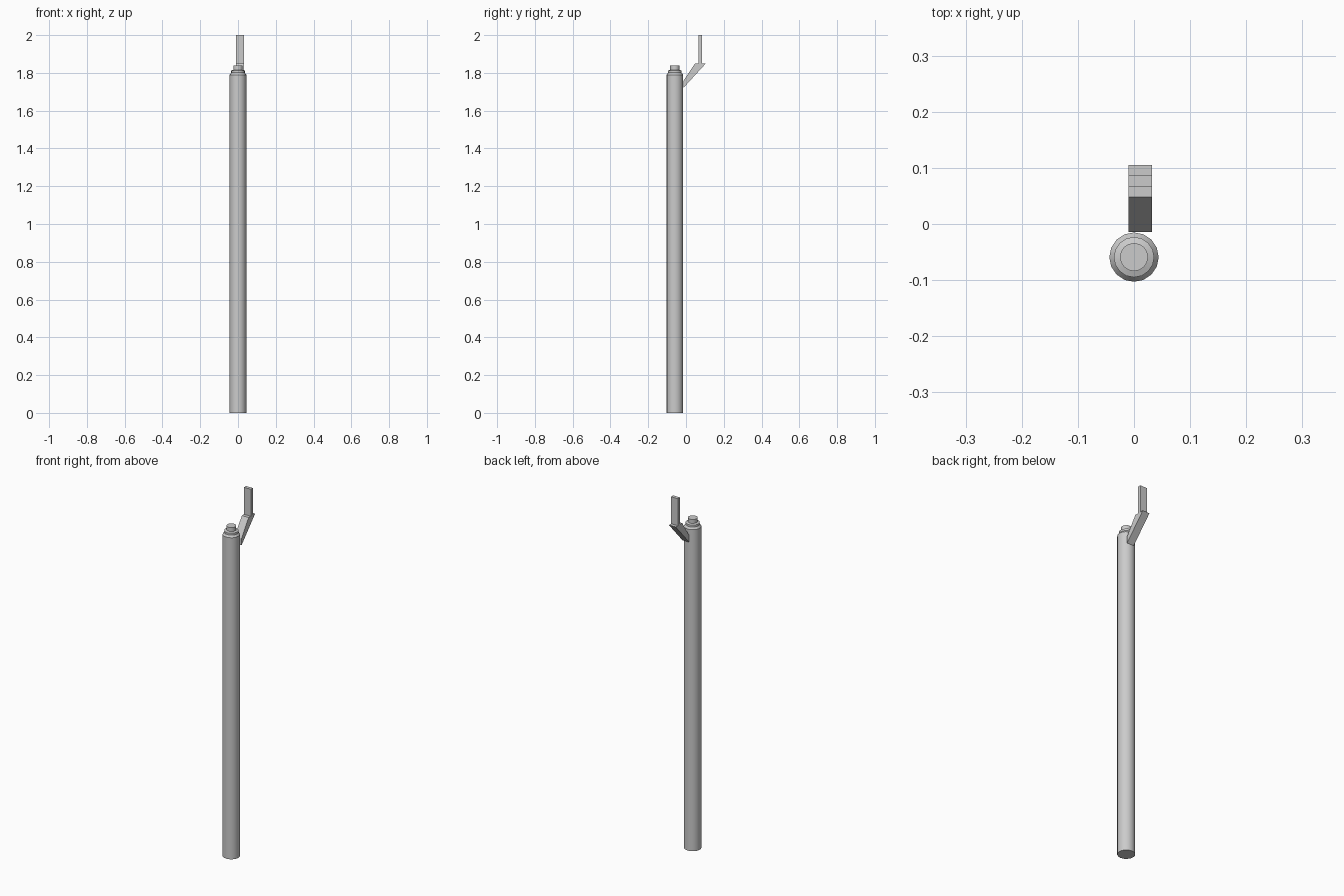
import bpy, bmesh, math

if "Cube" in bpy.data.objects:
    bpy.data.objects.remove(bpy.data.objects["Cube"])

def make_object(name, bm):
    bmesh.ops.recalc_face_normals(bm, faces=bm.faces[:])
    mesh = bpy.data.meshes.new(name)
    bm.to_mesh(mesh)
    bm.free()
    ob = bpy.data.objects.new(name, mesh)
    bpy.context.collection.objects.link(ob)
    return ob

def lathe(name, profile, centre_y, sides=16):
    bm = bmesh.new()
    rings = []
    for r, z in profile:
        rings.append([bm.verts.new((r * math.cos(2 * math.pi * i / sides),
                                    centre_y + r * math.sin(2 * math.pi * i / sides), z))
                      for i in range(sides)])
    for a, b in zip(rings, rings[1:]):
        for i in range(sides):
            j = (i + 1) % sides
            bm.faces.new((a[i], a[j], b[j], b[i]))
    bm.faces.new(rings[0])
    bm.faces.new(rings[-1])
    return make_object(name, bm)

def side_extrusion(name, outline, x0, x1):
    bm = bmesh.new()
    face = bm.faces.new([bm.verts.new((x0, y, z)) for y, z in outline])
    out = bmesh.ops.extrude_face_region(bm, geom=[face])
    verts = [v for v in out["geom"] if isinstance(v, bmesh.types.BMVert)]
    bmesh.ops.translate(bm, verts=verts, vec=(x1 - x0, 0, 0))
    return make_object(name, bm)

# long tube with chamfered shoulder and stepped cap
tube = lathe("tube", [(0.044, 0), (0.044, 1.79), (0.036, 1.801), (0.036, 1.812),
                      (0.025, 1.816), (0.025, 1.838)], -0.059)
bpy.context.view_layer.objects.active = tube
tube.select_set(True)
bpy.ops.object.shade_smooth_by_angle(angle=math.radians(30))

# slanted bracket and upright blade, sharing one width
X0, X1 = -0.01, 0.032
side_extrusion("bracket_arm", [(-0.014, 1.72), (0.105, 1.85), (0.048, 1.85), (-0.014, 1.757)], X0, X1)
side_extrusion("upright_blade", [(0.067, 1.85), (0.086, 1.85), (0.086, 2.0), (0.067, 2.0)], X0, X1)
